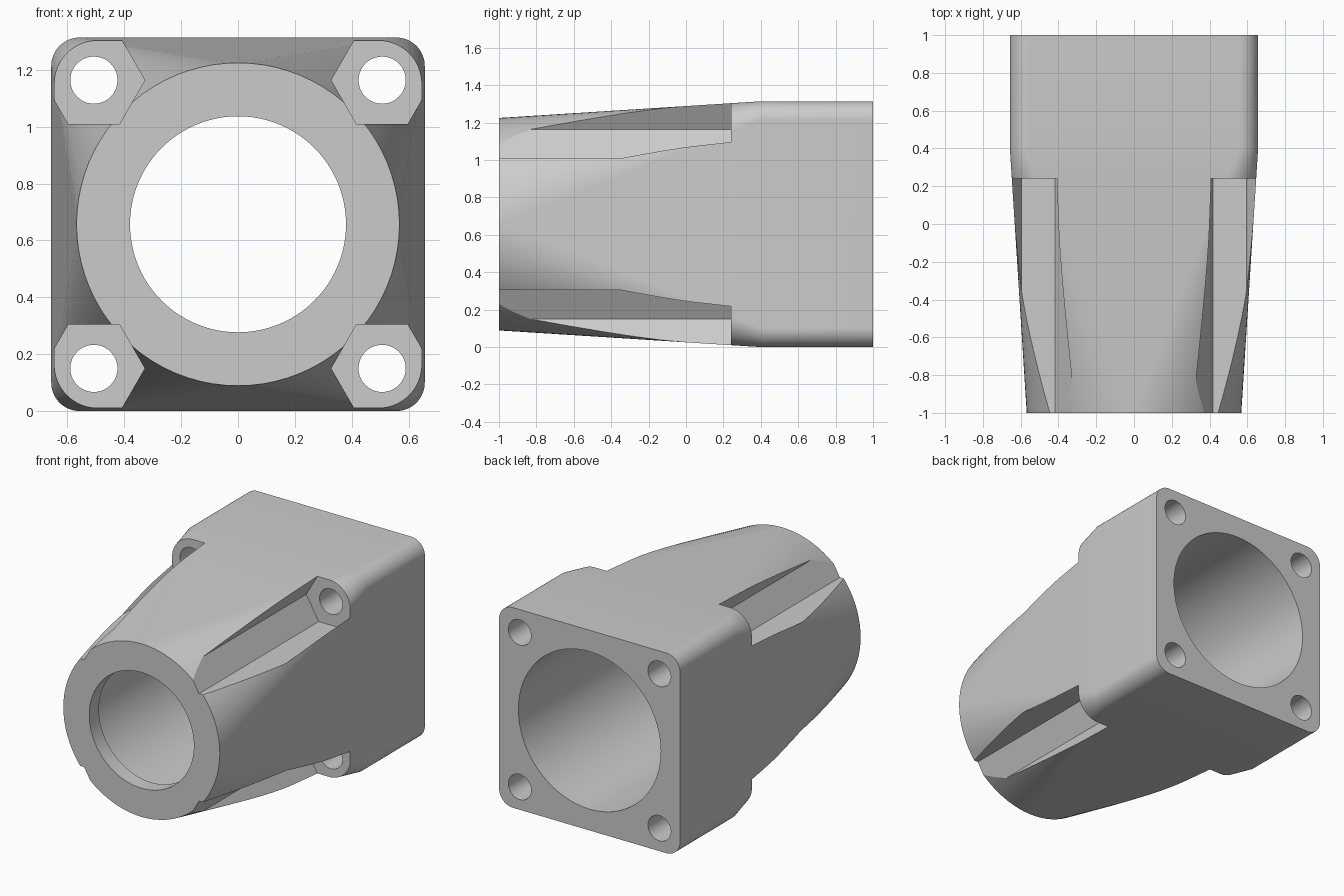
import bpy, bmesh, math
from mathutils import Matrix

if "Cube" in bpy.data.objects:
    bpy.data.objects.remove(bpy.data.objects["Cube"])

HALF = 0.657          # half width of the square end, also height of the axis
CORNER_R = 0.10       # corner radius of the square end
NOSE_R = 0.568        # radius of the round front end
BOLT = 0.507          # bolt offset from the axis
SEG = 20              # segments per quarter arc

grey = bpy.data.materials.new("light grey")
grey.diffuse_color = (0.6, 0.6, 0.6, 1)
grey.use_nodes = True
grey.node_tree.nodes["Principled BSDF"].inputs["Base Color"].default_value = grey.diffuse_color


def ring(bm, y, half, radius):
    """Rounded square across the axis; half == radius gives a circle."""
    c = half - radius
    verts = []
    for q in range(4):
        mid = math.pi / 2 * q + math.pi / 4
        cx = math.copysign(c, math.cos(mid))
        cz = math.copysign(c, math.sin(mid))
        for i in range(SEG + 1):
            a = math.pi / 2 * (q + i / SEG)
            verts.append(bm.verts.new((cx + radius * math.cos(a), y,
                                       HALF + cz + radius * math.sin(a))))
    return verts


def make_object(name, bm):
    bmesh.ops.recalc_face_normals(bm, faces=bm.faces)
    mesh = bpy.data.meshes.new(name)
    bm.to_mesh(mesh)
    bm.free()
    obj = bpy.data.objects.new(name, mesh)
    bpy.context.collection.objects.link(obj)
    mesh.materials.append(grey)
    return obj


def prism(name, x, z, radius, y0, y1, sides):
    """Cylinder or prism along y, with a vertex pointing along x."""
    bm = bmesh.new()
    ends = [[bm.verts.new((x + radius * math.cos(math.tau * i / sides), y,
                           z + radius * math.sin(math.tau * i / sides)))
             for i in range(sides)] for y in (y0, y1)]
    for i in range(sides):
        j = (i + 1) % sides
        bm.faces.new((ends[0][i], ends[0][j], ends[1][j], ends[1][i]))
    bm.faces.new(ends[0])
    bm.faces.new(ends[1])
    obj = make_object(name, bm)
    obj.hide_render = True
    return obj


# Housing: square block lofted into a round nose
bm = bmesh.new()
rings = [ring(bm, 1.0, HALF, CORNER_R), ring(bm, 0.4, HALF, CORNER_R),
         ring(bm, -1.0, NOSE_R, NOSE_R)]
n = len(rings[0])
for a, b in zip(rings, rings[1:]):
    for i in range(n):
        j = (i + 1) % n
        bm.faces.new((a[i], a[j], b[j], b[i]))
bm.faces.new(rings[0])
bm.faces.new(rings[-1])
bmesh.ops.remove_doubles(bm, verts=bm.verts, dist=1e-5)
housing = make_object("housing", bm)

# Cutters: wide bore behind a front lip, nut pockets and bolt holes
cutters = [prism("main_bore", 0, HALF, 0.517, -0.9, 1.1, 96),
           prism("front_opening", 0, HALF, 0.38, -1.1, 0, 96)]
for sx in (-1, 1):
    for sz in (-1, 1):
        x, z = sx * BOLT, HALF + sz * BOLT
        cutters.append(prism("nut_pocket", x, z, 0.179, -1.1, 0.24, 6))
        cutters.append(prism("bolt_hole", x, z, 0.083, 0.1, 1.1, 40))

bpy.context.view_layer.objects.active = housing
for cutter in cutters:
    mod = housing.modifiers.new("cut", 'BOOLEAN')
    mod.operation = 'DIFFERENCE'
    mod.solver = 'EXACT'
    mod.object = cutter
    bpy.ops.object.modifier_apply(modifier=mod.name)
    bpy.data.objects.remove(cutter)

# Smooth curved walls, keep the cut edges sharp
bpy.ops.object.select_all(action='DESELECT')
housing.select_set(True)
bpy.ops.object.shade_smooth_by_angle(angle=math.radians(20))
weighted = housing.modifiers.new("even_shading", 'WEIGHTED_NORMAL')
weighted.keep_sharp = True
